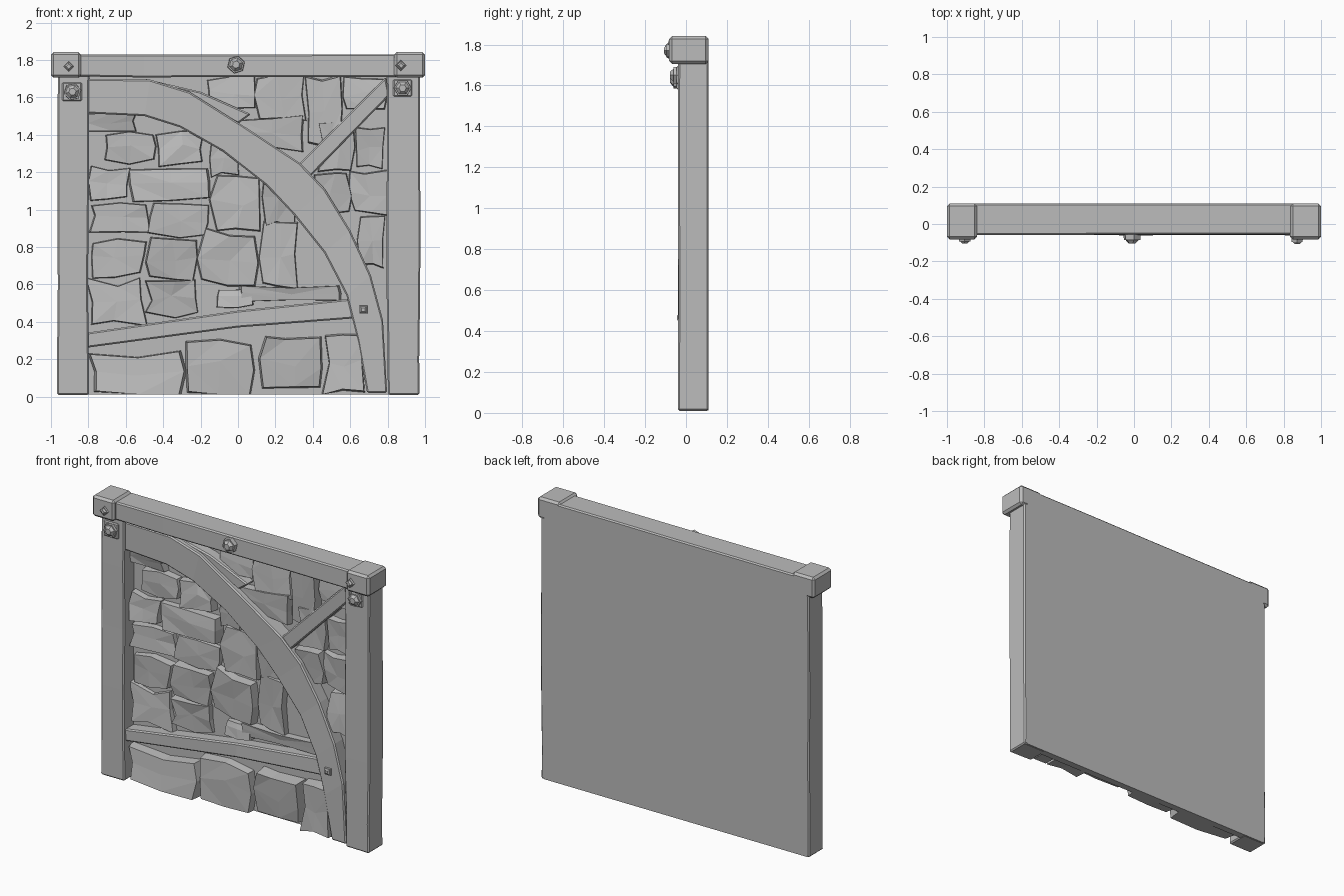
import bpy, bmesh, math, random
from mathutils import Vector

random.seed(4)
BACK = 0.11

cube = bpy.data.objects.get("Cube")
if cube:
    bpy.data.objects.remove(cube, do_unlink=True)

grey = bpy.data.materials.new("plain grey")
grey.use_nodes = True
grey.diffuse_color = (0.5, 0.5, 0.5, 1)
grey.node_tree.nodes["Principled BSDF"].inputs["Base Color"].default_value = (0.5, 0.5, 0.5, 1)


def wobble(amount):
    return random.uniform(-amount, amount)


def finish(name, bm, bevel=0):
    bmesh.ops.recalc_face_normals(bm, faces=bm.faces)
    mesh = bpy.data.meshes.new(name)
    bm.to_mesh(mesh)
    bm.free()
    mesh.materials.append(grey)
    obj = bpy.data.objects.new(name, mesh)
    bpy.context.collection.objects.link(obj)
    if bevel:
        mod = obj.modifiers.new("worn edges", 'BEVEL')
        mod.width = bevel
        mod.segments = 1
        mod.limit_method = 'ANGLE'
        mod.angle_limit = math.radians(50)
    return obj


def timber(name, side_a, side_b, front, rough=0.004, bevel=0.008, back=BACK):
    """Timber lofted between two matching edge lines given as (x, z)."""
    bm = bmesh.new()
    rings = []
    for a, b in zip(side_a, side_b):
        ya, yb = front + wobble(rough), front + wobble(rough)
        rings.append([bm.verts.new(p) for p in (
            (a[0], ya, a[1]), (b[0], yb, b[1]),
            (b[0], back, b[1]), (a[0], back, a[1]))])
    for r, s in zip(rings, rings[1:]):
        for i in range(4):
            j = (i + 1) % 4
            bm.faces.new((r[i], r[j], s[j], s[i]))
    bm.faces.new(rings[0])
    bm.faces.new(rings[-1])
    return finish(name, bm, bevel)


def block(name, x0, x1, y0, y1, z0, z1, bevel=0):
    return timber(name, [(x0, z0), (x0, z1)], [(x1, z0), (x1, z1)], y0, 0, bevel, y1)


def stone(name, x0, x1, z0, z1, front):
    """Chipped stone: a narrowing block with an uneven, faceted face."""
    bm = bmesh.new()
    chip = min(x1 - x0, z1 - z0) * 0.1
    tilt_x, tilt_z = wobble(0.016), wobble(0.014)
    grid = []
    for j in range(3):
        row = []
        for i in range(3):
            u, v = i - 1, j - 1
            x = (x0 + x1) / 2 + u * ((x1 - x0) / 2 - chip * 0.4) + wobble(chip)
            z = (z0 + z1) / 2 + v * ((z1 - z0) / 2 - chip * 0.4) + wobble(chip)
            y = front + u * tilt_x + v * tilt_z + wobble(0.006)
            row.append(bm.verts.new((x, y, max(z, 0.012))))
        grid.append(row)
    for j in range(2):
        for i in range(2):
            a, b = grid[j][i], grid[j][i + 1]
            c, d = grid[j + 1][i + 1], grid[j + 1][i]
            if random.random() < 0.5:
                bm.faces.new((a, b, c)), bm.faces.new((a, c, d))
            else:
                bm.faces.new((a, b, d)), bm.faces.new((b, c, d))
    rim = grid[0] + [grid[1][2]] + grid[2][::-1] + [grid[1][0]]
    middle = Vector(((x0 + x1) / 2, 0, (z0 + z1) / 2))
    base = []
    for v in rim:
        p = middle + (v.co - middle) * 1.07
        base.append(bm.verts.new((p.x, 0.09, max(p.z, 0.012))))
    for i in range(8):
        j = (i + 1) % 8
        bm.faces.new((rim[i], rim[j], base[j], base[i]))
    bm.faces.new(base)
    return finish(name, bm)


def cone(bm, x, z, y0, y1, r0, r1, sides, turn):
    rings = [[bm.verts.new((x + r * math.cos(turn + math.tau * k / sides), y,
                            z + r * math.sin(turn + math.tau * k / sides)))
              for k in range(sides)] for y, r in ((y0, r0), (y1, r1))]
    for k in range(sides):
        n = (k + 1) % sides
        bm.faces.new((rings[0][k], rings[0][n], rings[1][n], rings[1][k]))
    for ring in rings:
        bm.faces.new(ring)


def bolt(name, x, z, surface, radius, sides, turn, height):
    bm = bmesh.new()
    cone(bm, x, z, surface + 0.02, surface - height * 0.6, radius, radius * 0.92, sides, turn)
    cone(bm, x, z, surface - height * 0.6, surface - height, radius * 0.75, radius * 0.4, sides, turn)
    finish(name, bm)


# Backing wall
block("wall_back", -0.95, 0.95, 0.065, BACK, 0.012, 1.75)

# Stones as x from, x to, z from, z to in hundredths
courses = {
    "bottom": ((-78, -29, 1, 23), (-27, 10, 1, 31), (11, 46, 1, 34), (46, 68, 1, 35)),
    "lower": ((-80, -50, 38, 62), (-48, -22, 43, 62), (-11, 8, 48, 58), (2, 54, 51, 59)),
    "middle": ((-80, -50, 64, 84), (-21, 11, 59, 88), (-49, -22, 63, 84), (12, 31, 59, 92)),
    "upper": ((-78, -48, 87, 104), (-47, -16, 86, 103), (-14, 14, 89, 119), (13, 32, 92, 118)),
    "high": ((-80, -58, 106, 123), (-57, -15, 104, 123), (-71, -45, 125, 141),
             (-44, -18, 124, 142), (-15, 0, 118, 137), (-80, -55, 142, 152)),
    "spandrel": ((-16, 10, 153, 171), (10, 35, 148, 171), (0, 34, 131, 150), (36, 56, 135, 171),
                 (57, 79, 152, 171), (63, 79, 122, 143), (44, 62, 121, 146),
                 (42, 60, 98, 119), (60, 79, 98, 120), (64, 79, 70, 97)),
}
for course, stones in courses.items():
    depth = -0.005 if course == "bottom" else 0.02
    for n, spot in enumerate(stones):
        x0, x1, z0, z1 = (s / 100 for s in spot)
        stone(f"{course}_stone_{n + 1}", x0, x1, z0, z1, depth + wobble(0.012))

# Upright posts, slightly uneven along their length
heights = (0.01, 0.2, 0.6, 1.0, 1.4, 1.72)
for name, xa, xb in (("right_post", -0.965, -0.8), ("left_post", 0.795, 0.97)):
    timber(name, [(xa + wobble(0.006), z) for z in heights],
           [(xb + wobble(0.006), z) for z in heights], -0.037)

# Top beam with end caps
spans = (-0.95, -0.5, 0, 0.4, 0.95)
timber("top_beam", [(x, 1.71 + wobble(0.004)) for x in spans],
       [(x, 1.83 + wobble(0.005)) for x in spans], -0.058)
for name, xa, xb in (("right_cap", -1, -0.84), ("left_cap", 0.835, 1)):
    block(name, xa, xb, -0.082, BACK, 1.705, 1.842, 0.014)

# Curved brace
outer = [(-0.82, 1.7), (-0.47, 1.695), (-0.26, 1.63), (0.01, 1.46), (0.33, 1.25),
         (0.465, 1.11), (0.6, 0.89), (0.71, 0.65), (0.775, 0.41), (0.797, 0.02)]
inner = [(-0.82, 1.515), (-0.5, 1.5), (-0.31, 1.44), (-0.08, 1.31), (0.15, 1.13),
         (0.3, 0.97), (0.46, 0.77), (0.58, 0.54), (0.64, 0.3), (0.69, 0.02)]
timber("curved_brace", outer, inner, -0.025, 0.006)

# Split sliver, corner strut and sloping rail
timber("brace_sliver", [(-0.5, 1.7), (-0.2, 1.63), (0.07, 1.51)],
       [(-0.45, 1.66), (-0.22, 1.58), (0, 1.46)], 0.0)
timber("corner_strut", [(0.31, 1.23), (0.79, 1.71)], [(0.37, 1.16), (0.81, 1.61)], -0.012)
timber("sloping_rail", [(-0.82, 0.34), (0, 0.46), (0.62, 0.525)],
       [(-0.82, 0.26), (0, 0.37), (0.64, 0.42)], -0.015)

# Bolts
for name, x, z, surface, radius, sides, turn, height in (
        ("right_cap_stud", -0.905, 1.765, -0.08, 0.032, 4, 0, 0.024),
        ("left_cap_stud", 0.872, 1.77, -0.08, 0.032, 4, 0, 0.028),
        ("beam_bolt", -0.01, 1.775, -0.058, 0.05, 6, 0.3, 0.045),
        ("right_post_bolt", -0.885, 1.63, -0.037, 0.05, 6, 0.2, 0.04),
        ("left_post_bolt", 0.88, 1.65, -0.037, 0.05, 6, 0, 0.04),
        ("brace_stud", 0.67, 0.465, -0.025, 0.032, 4, 0.78, 0.02)):
    bolt(name, x, z, surface, radius, sides, turn, height)

# Square plates under the post bolts
block("right_bolt_plate", -0.94, -0.835, -0.046, 0, 1.58, 1.68, 0.006)
block("left_bolt_plate", 0.83, 0.93, -0.046, 0, 1.605, 1.695, 0.006)
